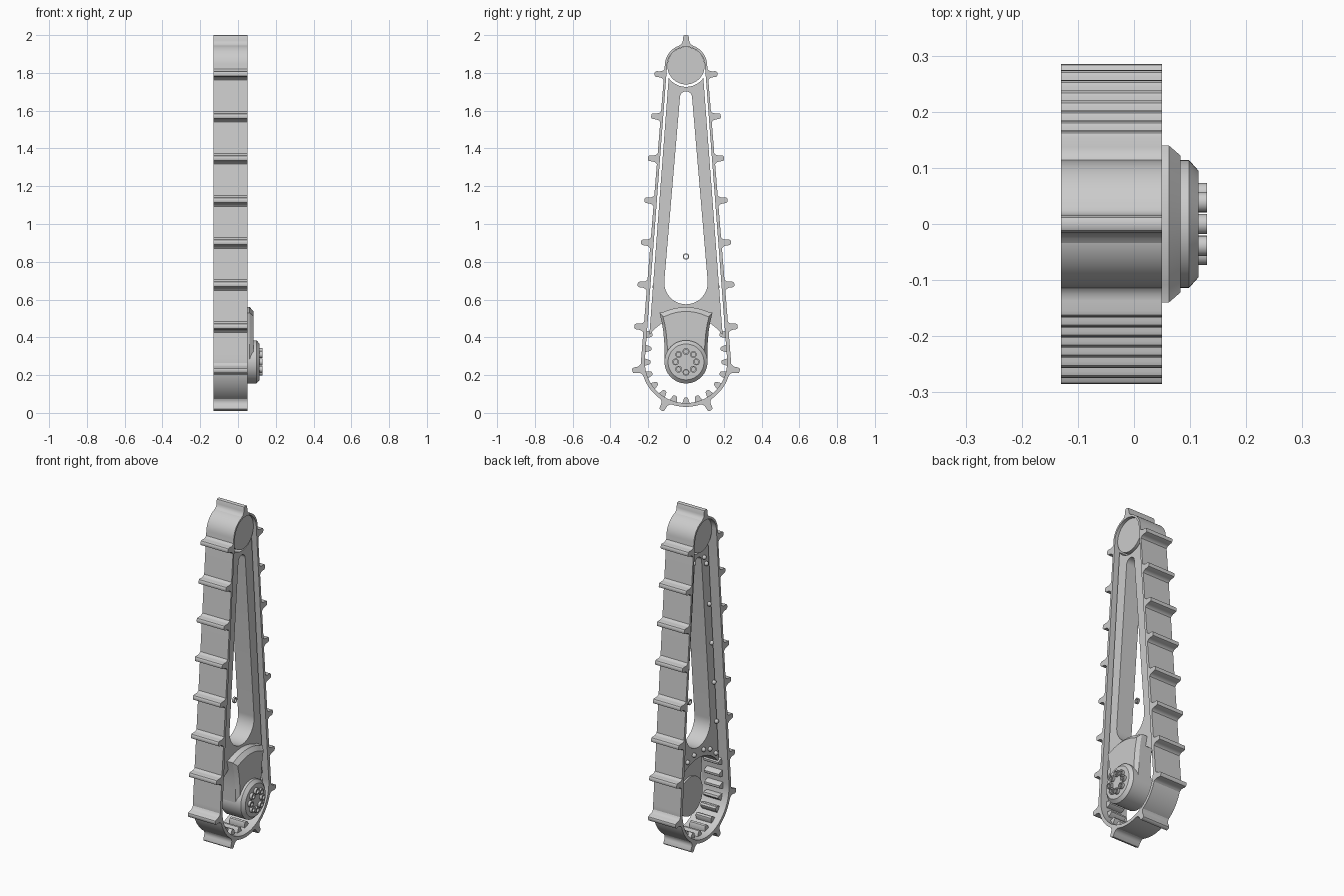
import bpy, bmesh
from math import sin, cos, pi, asin, radians
from mathutils import Matrix, Vector

if "Cube" in bpy.data.objects:
    bpy.data.objects.remove(bpy.data.objects["Cube"])

ZB, RB = 0.27, 0.238     # drive end of the track loop
ZT, RT = 1.838, 0.112    # idler end
D = ZT - ZB
A = asin((RB - RT) / D)
ARC_T, LINE, ARC_B = RT * (pi - 2 * A), D * cos(A), RB * (pi + 2 * A)
LENGTH = ARC_T + ARC_B + 2 * LINE


def finish(obj, angle=30):
    bpy.ops.object.select_all(action='DESELECT')
    obj.select_set(True)
    bpy.context.view_layer.objects.active = obj
    if obj.type == 'CURVE':
        bpy.ops.object.convert(target='MESH')
        obj = bpy.context.object
    bpy.ops.object.shade_smooth_by_angle(angle=radians(angle))
    return obj


def prism(name, loops, x0, x1):
    """Extrude filled (y, z) loops from x0 to x1; nested loops become holes."""
    cu = bpy.data.curves.new(name, 'CURVE')
    cu.dimensions, cu.fill_mode, cu.extrude = '2D', 'BOTH', (x1 - x0) / 2
    for loop in loops:
        sp = cu.splines.new('POLY')
        sp.points.add(len(loop) - 1)
        for p, (y, z) in zip(sp.points, loop):
            p.co = (y, z, 0, 1)
        sp.use_cyclic_u = True
    ob = bpy.data.objects.new(name, cu)
    bpy.context.collection.objects.link(ob)
    ob.matrix_world = Matrix(((0, 0, 1, (x0 + x1) / 2), (1, 0, 0, 0),
                              (0, 1, 0, 0), (0, 0, 0, 1)))
    return finish(ob)


def loft(name, sections):
    """Join equal-length (y, z) loops placed at successive x, capped at both ends."""
    bm = bmesh.new()
    rings = [[bm.verts.new((x, y, z)) for y, z in loop] for x, loop in sections]
    n = len(rings[0])
    for a, b in zip(rings, rings[1:]):
        for i in range(n):
            bm.faces.new((a[i], a[(i + 1) % n], b[(i + 1) % n], b[i]))
    bm.faces.new(rings[0][::-1])
    bm.faces.new(rings[-1])
    bmesh.ops.recalc_face_normals(bm, faces=bm.faces)
    me = bpy.data.meshes.new(name)
    bm.to_mesh(me)
    bm.free()
    ob = bpy.data.objects.new(name, me)
    bpy.context.collection.objects.link(ob)
    return finish(ob)


def arc(y, z, r, a0, a1, n):
    return [(y + r * cos(a0 + (a1 - a0) * i / n), z + r * sin(a0 + (a1 - a0) * i / n))
            for i in range(n + 1)]


def circle(y, z, r, n=48):
    return arc(y, z, r, 0, 2 * pi, n)[:-1]


def capsule(zb, rb, zt, rt, n=32):
    """Outline of a belt round two circles on the z axis."""
    a = asin((rb - rt) / (zt - zb))
    return arc(0, zt, rt, a, pi - a, n) + arc(0, zb, rb, pi - a, 2 * pi + a, n * 2)


def on_track(s):
    """Point and outward normal at distance s clockwise from the top."""
    s %= LENGTH
    if s > LENGTH / 2:
        p, n = on_track(LENGTH - s)
        return Vector((-p.x, p.y)), Vector((-n.x, n.y))
    straight = s - ARC_T / 2
    if straight < 0:
        a, z, r = pi / 2 - s / RT, ZT, RT
    elif straight < LINE:
        n = Vector((cos(A), sin(A)))
        return Vector((0, ZT)) + n * RT + Vector((sin(A), -cos(A))) * straight, n
    else:
        a, z, r = A - (straight - LINE) / RB, ZB, RB
    n = Vector((cos(a), sin(a)))
    return Vector((0, z)) + n * r, n


def along_track(half_profile, s):
    """Place a symmetric (width, height) profile on the track."""
    p, n = on_track(s)
    t = Vector((n.y, -n.x))
    prof = half_profile + [(-w, h) for w, h in half_profile[::-1]]
    return [tuple(p + t * w + n * h) for w, h in prof]


# Track belt with outer grousers and inner drive teeth
BELT = 0.02
prism("track_belt", [capsule(ZB, RB, ZT, RT), capsule(ZB, RB - BELT, ZT, RT - BELT * 0.6)], -0.13, 0.05)
lug = [(0.034, -0.004), (0.025, 0.003), (0.019, 0.011), (0.016, 0.022),
       (0.015, 0.04), (0.012, 0.047), (0.006, 0.05)]
prism("track_lugs", [along_track(lug, LENGTH * i / 19) for i in range(19)], -0.13, 0.05)
tooth = [(0.02, -0.018), (0.017, -0.027), (0.011, -0.045), (0.006, -0.05)]
spots = [LENGTH * (i + 0.5) / 57 for i in range(57)]
prism("drive_teeth", [along_track(tooth, s) for s in spots if on_track(s)[0].y < 0.44], -0.09, 0.01)

# Side frame with long tapered slot
frame = arc(0, ZB, 0.24, radians(144), radians(36), 32) + \
    arc(0, ZT, 0.112, radians(-35), radians(-145), 24)
prism("side_frame", [frame, capsule(0.69, 0.115, 1.67, 0.032)], -0.08, 0.025)

# Idler roller at the narrow end
loft("idler_roller", [(-0.10, circle(0, ZT, 0.099)), (0.032, circle(0, ZT, 0.099))])

# Pivot neck joining frame and hub
neck = arc(0, ZB, 0.113, pi, 2 * pi, 24) + \
    [(0.114, 0.36), (0.12, 0.43), (0.128, 0.48), (0.14, 0.53)] + \
    arc(0, 0.27, 0.29, radians(65), radians(115), 16) + \
    [(-0.14, 0.53), (-0.128, 0.48), (-0.12, 0.43), (-0.114, 0.36)]
inner = [(y * 0.87, 0.33 + (z - 0.33) * 0.9) for y, z in neck]
loft("pivot_neck", [(-0.02, neck), (0.062, neck), (0.083, inner)])

# Chamfered hub and its ring of socket bolts
loft("hub", [(x, circle(0, ZB, r)) for x, r in ((-0.03, 0.114), (0.098, 0.114), (0.115, 0.095))])
for i in range(8):
    y, z = 0.055 * cos(i * pi / 4), ZB + 0.055 * sin(i * pi / 4)
    loft(f"hub_bolt_{i + 1}", [(x, circle(y, z, r, 20)) for x, r in
                               ((0.11, 0.018), (0.13, 0.018), (0.13, 0.011), (0.119, 0.011))])

# Domed rivets on the back of the frame
rivets = [(0.05, 1.685), (0.07, 1.64), (0.097, 1.39), (0.12, 1.15), (0.142, 0.908),
          (0.165, 0.667), (0.16, 0.48), (0.105, 0.525), (0.045, 0.545)]
bm = bmesh.new()
for y, z in rivets:
    for side in (-1, 1):
        bmesh.ops.create_uvsphere(bm, u_segments=16, v_segments=10, radius=0.013,
                                  matrix=Matrix.Translation((-0.085, side * y, z)))
me = bpy.data.meshes.new("frame_rivets")
bm.to_mesh(me)
bm.free()
riv = bpy.data.objects.new("frame_rivets", me)
bpy.context.collection.objects.link(riv)
finish(riv)

# Small loose ring inside the slot
prism("slot_ring", [circle(0, 0.828, 0.017, 24), circle(0, 0.828, 0.011, 24)], -0.028, -0.016)
